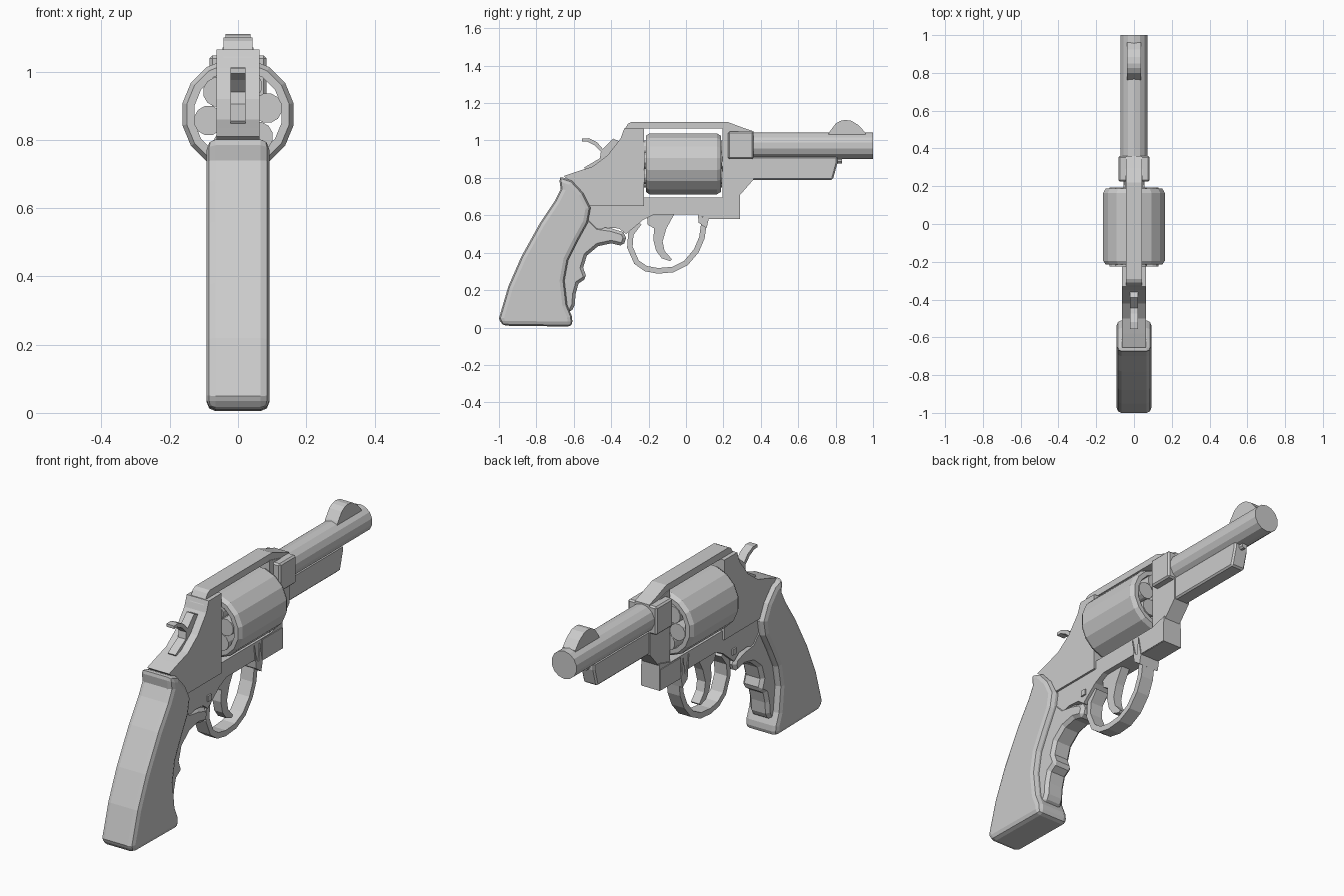
import bpy, bmesh, math
from mathutils import Vector

if "Cube" in bpy.data.objects:
    bpy.data.objects.remove(bpy.data.objects["Cube"])


def finish(name, bm, bevel=0.0, segments=1, smooth=False):
    bmesh.ops.recalc_face_normals(bm, faces=bm.faces)
    mesh = bpy.data.meshes.new(name)
    bm.to_mesh(mesh)
    bm.free()
    ob = bpy.data.objects.new(name, mesh)
    bpy.context.collection.objects.link(ob)
    if bevel:
        mod = ob.modifiers.new("Bevel", "BEVEL")
        mod.width, mod.segments = bevel, segments
        mod.limit_method, mod.angle_limit = "ANGLE", math.radians(60)
    if smooth:
        bpy.ops.object.select_all(action="DESELECT")
        ob.select_set(True)
        bpy.context.view_layer.objects.active = ob
        bpy.ops.object.shade_smooth_by_angle(angle=math.radians(30))
    return ob


def plate(name, pts, half, bevel=0.0, segments=1, smooth=False):
    """Side profile (y, z) extruded symmetrically across x."""
    bm = bmesh.new()
    face = bm.faces.new([bm.verts.new((-half, y, z)) for y, z in pts])
    new = bmesh.ops.extrude_face_region(bm, geom=[face])["geom"]
    verts = [v for v in new if isinstance(v, bmesh.types.BMVert)]
    bmesh.ops.translate(bm, verts=verts, vec=(2 * half, 0, 0))
    return finish(name, bm, bevel, segments, smooth)


def box(name, y0, y1, z0, z1, half, bevel=0.0):
    return plate(name, [(y0, z0), (y1, z0), (y1, z1), (y0, z1)], half, bevel)


def ribbon(name, path, thick, half):
    """Strip of even thickness that follows a (y, z) path."""
    pts = [Vector(p) for p in path]
    left, right = [], []
    for i, p in enumerate(pts):
        d = (pts[min(i + 1, len(pts) - 1)] - pts[max(i - 1, 0)]).normalized()
        n = Vector((-d.y, d.x)) * thick / 2
        left.append(p + n)
        right.append(p - n)
    return plate(name, [tuple(p) for p in left + right[::-1]], half)


def lathe(name, profile, sides, cx, cz, closed=False):
    """(radius, y) profile turned around an axis along y."""
    bm = bmesh.new()
    rings = []
    for r, y in profile:
        rings.append([bm.verts.new((cx + r * math.cos(a), y, cz + r * math.sin(a)))
                      for a in (2 * math.pi * (k + .5) / sides for k in range(sides))])
    pairs = list(zip(rings, rings[1:]))
    if closed:
        pairs.append((rings[-1], rings[0]))
    else:
        bm.faces.new(rings[0])
        bm.faces.new(rings[-1])
    for a, b in pairs:
        for k in range(sides):
            j = (k + 1) % sides
            bm.faces.new((a[k], a[j], b[j], b[k]))
    return finish(name, bm)


# Grip: wide rounded handle and narrower finger-groove strip
plate("grip", [(-.68, .81), (-.61, .785), (-.55, .72), (-.51, .64), (-.525, .56),
               (-.58, .46), (-.63, .36), (-.65, .25), (-.635, .12), (-.61, .06),
               (-.605, .005), (-.985, .01), (-1, .05), (-.95, .22), (-.88, .38),
               (-.78, .56), (-.70, .68), (-.67, .74)], .092).name = "grip"
grip = bpy.data.objects["grip"]
mod = grip.modifiers.new("Edge rounding", "BEVEL")
mod.width, mod.segments = .026, 2
mod.limit_method, mod.angle_limit = "ANGLE", math.radians(60)
plate("finger_grip", [(-.53, .60), (-.47, .54), (-.40, .53), (-.335, .51), (-.32, .48),
                      (-.335, .435), (-.40, .45), (-.47, .435), (-.53, .385),
                      (-.55, .32), (-.53, .265), (-.575, .235), (-.59, .18),
                      (-.595, .12), (-.615, .08), (-.70, .08), (-.70, .35)],
      .056, .016)

# Frame: rear housing, lower body, top strap and front yoke
plate("rear_frame", [(-.225, .65), (-.225, 1.065), (-.33, 1.065), (-.35, 1.01),
                     (-.42, .92), (-.50, .86), (-.58, .835), (-.655, .81),
                     (-.58, .75), (-.53, .65)], .063)
plate("lower_frame", [(-.225, .695), (.195, .695), (.29, .72), (.29, .58), (.12, .58),
                      (.06, .605), (-.17, .605), (-.23, .575), (-.32, .50),
                      (-.36, .53), (-.43, .535), (-.53, .50), (-.56, .66),
                      (-.225, .66)], .052)
plate("top_strap", [(-.34, 1.04), (-.31, 1.09), (-.29, 1.10), (.22, 1.10), (.30, 1.07),
                    (.36, 1.05), (.36, 1.0), (.23, 1.0), (.195, 1.065),
                    (-.225, 1.065)], .042)
plate("front_frame", [(.195, .58), (.29, .58), (.29, .71), (.36, .79), (.36, 1.03),
                      (.195, 1.07)], .045)
box("front_lug", .12, .288, .582, .69, .056)
box("barrel_block", .225, .36, .90, 1.047, .083, .008)
box("frame_pin", -.33, -.30, .54, .57, .06)

# Barrel, ejector shroud and front sight
lathe("barrel", [(.072, .30), (.072, 1.0)], 14, 0, .972)
plate("ejector_shroud", [(.34, .79), (.785, .79), (.81, .88), (.81, .915), (.34, .915)],
      .04, .008)
lathe("ejector_tip", [(.016, .79), (.016, .835)], 8, 0, .893)
plate("front_sight", [(.76, 1.03), (.77, 1.05), (.80, 1.09), (.825, 1.105), (.85, 1.11),
                      (.885, 1.105), (.925, 1.08), (.96, 1.04), (.96, 1.03)], .036)

# Open cylinder shell with six chambers and a centre rod
AXIS = .875
lathe("cylinder_shell", [(.13, -.215), (.153, -.215), (.166, -.195), (.166, .165),
                         (.153, .187), (.13, .187)], 16, 0, AXIS, closed=True)
for k in range(6):
    a = math.radians(12 + 60 * k)
    lathe(f"chamber_{k + 1}", [(.044, -.224), (.044, .193)], 12,
          .088 * math.cos(a), AXIS + .088 * math.sin(a))
lathe("cylinder_rod", [(.04, -.23), (.04, .20)], 10, 0, AXIS)

# Trigger guard with its front wedge, and the trigger
ribbon("trigger_guard", [(-.25, .56), (-.295, .50), (-.30, .43), (-.265, .35), (-.215, .315),
                         (-.15, .303), (-.07, .31), (0, .345), (.055, .41), (.085, .48),
                         (.095, .55), (.085, .60)], .03, .036)
plate("guard_wedge", [(.055, .685), (.068, .56), (.11, .53), (.12, .575), (.10, .68),
                      (.09, .59), (.075, .60)], .057)
plate("trigger", [(-.21, .62), (-.205, .55), (-.17, .53), (-.175, .47), (-.16, .41),
                  (-.13, .37), (-.085, .355), (-.075, .365), (-.115, .41), (-.125, .46),
                  (-.105, .53), (-.06, .61)], .024)

# Hammer with curved thumb spur
plate("hammer", [(-.555, .995), (-.555, 1.01), (-.52, 1.012), (-.475, .99), (-.445, .955),
                 (-.39, 1.01), (-.355, .995), (-.33, .93), (-.42, .85), (-.53, .835),
                 (-.545, .855), (-.46, .905), (-.455, .94), (-.49, .975), (-.53, .995)],
      .022)
